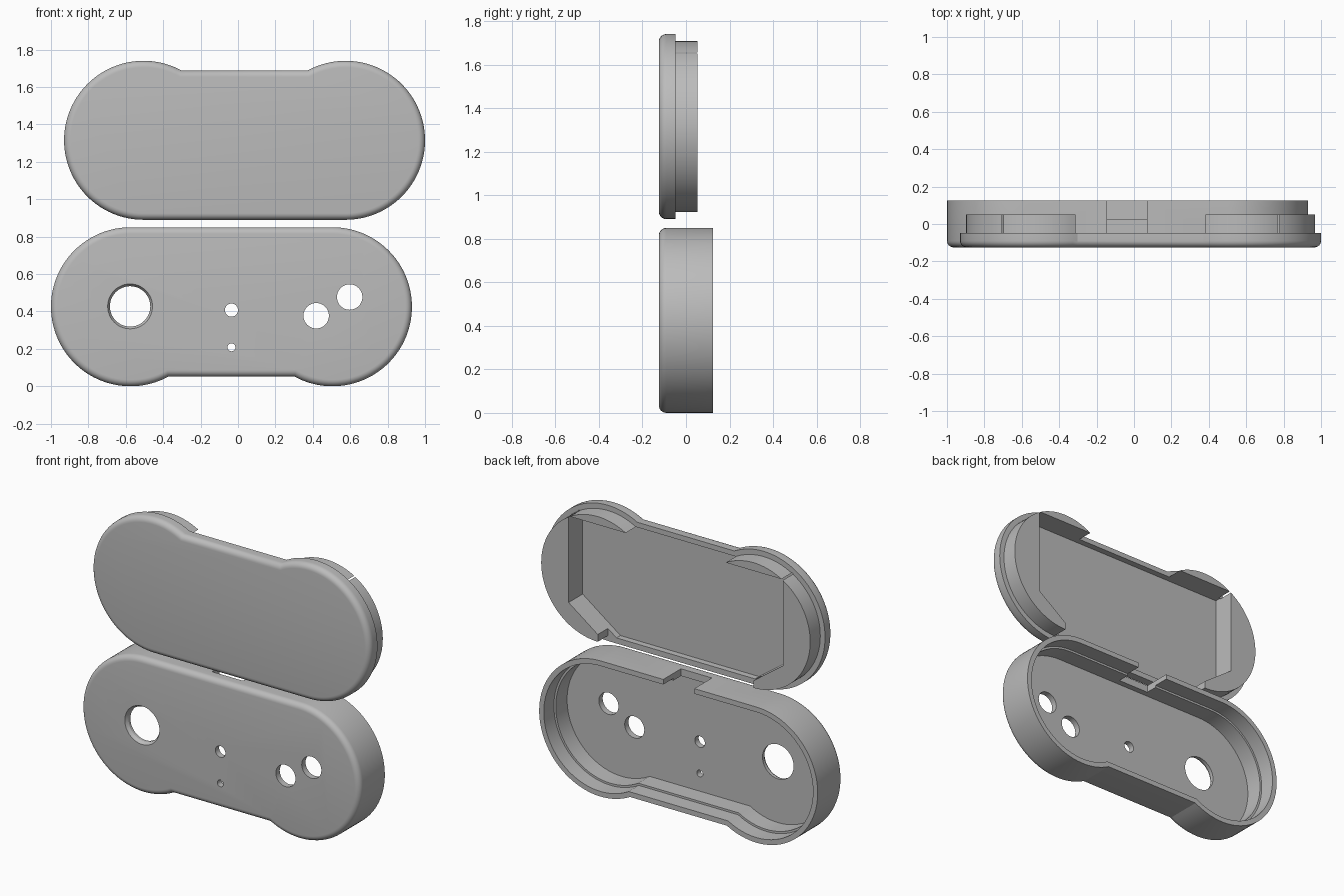
import bpy, bmesh
from math import sin, cos, pi, asin, sqrt

cube = bpy.data.objects.get("Cube")
if cube:
    bpy.data.objects.remove(cube, do_unlink=True)

R = 0.425        # end radius
FLAT = 0.373     # distance from centre line to the recessed flat
HALF = 0.54      # half distance between end centres
FRONT, FILLET, FLOOR = -0.125, 0.035, -0.087

grey = bpy.data.materials.new("plain grey")
grey.use_nodes = True
grey.diffuse_color = (0.5, 0.5, 0.5, 1)
grey.node_tree.nodes["Principled BSDF"].inputs["Base Color"].default_value = (0.5, 0.5, 0.5, 1)


def outline(inset, steps=56):
    """Capsule with one long side recessed (towards -z), inset by a distance."""
    r = R - inset
    dip = asin(sqrt(r * r - (FLAT - inset) ** 2) / r)
    start, end = -pi / 2 - dip, pi / 2
    right = [(HALF + r * cos(a), r * sin(a))
             for a in (start + (end - start) * i / steps for i in range(steps + 1))]
    return right + [(-x, z) for x, z in reversed(right)]


def finish(name, bm):
    bmesh.ops.recalc_face_normals(bm, faces=bm.faces)
    mesh = bpy.data.meshes.new(name)
    bm.to_mesh(mesh)
    bm.free()
    mesh.materials.append(grey)
    obj = bpy.data.objects.new(name, mesh)
    bpy.context.collection.objects.link(obj)
    return obj


def loft(name, rings, cx, cz, side=1):
    """Bridge successive (outline points, y) rings and cap both ends."""
    bm = bmesh.new()
    loops = [[bm.verts.new((cx + side * x, y, cz + side * z)) for x, z in pts]
             for pts, y in rings]
    for a, b in zip(loops, loops[1:]):
        for i in range(len(a)):
            j = (i + 1) % len(a)
            bm.faces.new((a[i], a[j], b[j], b[i]))
    bm.faces.new(loops[0])
    bm.faces.new(loops[-1])
    return finish(name, bm)


def prism(name, pts, y0, y1):
    return loft(name, [(pts, y0), (pts, y1)], 0, 0)


def box(name, x0, x1, z0, z1, y0, y1):
    return prism(name, [(x0, z0), (x1, z0), (x1, z1), (x0, z1)], y0, y1)


def hole(name, x, z, r_front, r_back):
    def circle(r):
        return [(x + r * cos(2 * pi * i / 48), z + r * sin(2 * pi * i / 48)) for i in range(48)]
    return loft(name, [(circle(r_front), FRONT - 0.01), (circle(r_front), FRONT),
                       (circle(r_back), FRONT + 0.02), (circle(r_back), FLOOR + 0.03)], 0, 0)


def cut(obj, cutters):
    bpy.context.view_layer.objects.active = obj
    for c in cutters:
        mod = obj.modifiers.new("cut", "BOOLEAN")
        mod.operation, mod.solver, mod.object = "DIFFERENCE", "EXACT", c
        bpy.ops.object.modifier_apply(modifier=mod.name)
        bpy.data.objects.remove(c, do_unlink=True)
    bpy.ops.object.select_all(action="DESELECT")
    obj.select_set(True)
    bpy.ops.object.shade_smooth_by_angle(angle=0.45)


def rounded_front():
    return [(outline(FILLET * (1 - sin(a))), FRONT + FILLET * (1 - cos(a)))
            for a in (pi / 2 * i / 6 for i in range(7))]


# Lower shell: rounded face, hollow back with a stepped wall
shell = loft("face_shell", rounded_front() + [
    (outline(0), 0.125), (outline(0.032), 0.125), (outline(0.032), 0.025),
    (outline(0.045), 0.025), (outline(0.045), FLOOR)], -0.035, R)

# Button, stick and small holes, plus the cable notch in the top wall
cut(shell, [
    hole("stick_hole", -0.577, 0.427, 0.12, 0.108),
    hole("centre_hole", -0.035, 0.407, 0.035, 0.035),
    hole("pin_hole", -0.035, 0.208, 0.021, 0.021),
    hole("inner_button_hole", 0.418, 0.377, 0.068, 0.068),
    hole("outer_button_hole", 0.597, 0.477, 0.068, 0.068),
    box("cable_notch", -0.145, 0.07, 0.75, 0.9, -0.05, 0.15)])

# Upper lid: rounded plate with a raised inset lip, turned half round
LX, LZ, BACK = 0.035, 1.315, -0.048
lid = loft("back_lid", rounded_front() + [
    (outline(0), BACK), (outline(0.033), BACK), (outline(0.033), 0.052)], LX, LZ, -1)

# Pocket with chamfered lower corners, and the gap in the lower lip
side = [(0.48, 0.925), (0.742, 1.115), (0.742, LZ + FLAT - 0.032)]
pocket = [(LX + x, z) for x, z in side] + [(LX - x, z) for x, z in reversed(side)]
cut(lid, [
    prism("pocket", pocket, FLOOR, 0.1),
    box("lip_gap", LX - HALF, LX + HALF, 0.85, 1.1, BACK, 0.1)])
